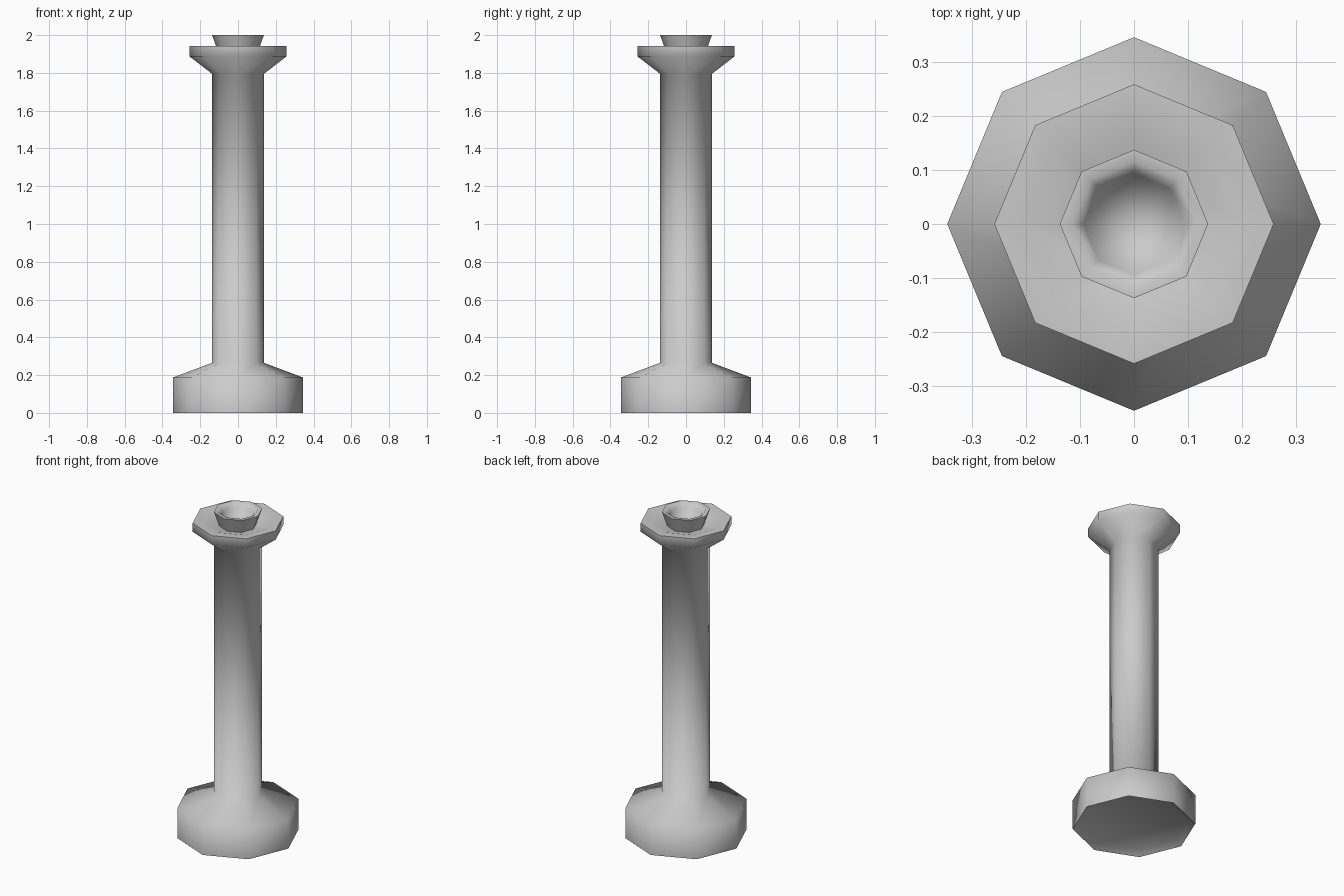
import bpy, bmesh, math

if "Cube" in bpy.data.objects:
    bpy.data.objects.remove(bpy.data.objects["Cube"])

SIDES = 8


def lathe(name, profile, angle):
    """Turn an (r, z) profile into an eight-sided solid with corners on the axes."""
    bm = bmesh.new()
    rings = []
    for r, z in profile:
        if r == 0:
            rings.append([bm.verts.new((0, 0, z))] * SIDES)
        else:
            rings.append([bm.verts.new((r * math.cos(2 * math.pi * i / SIDES),
                                        r * math.sin(2 * math.pi * i / SIDES), z))
                          for i in range(SIDES)])
    for low, high in zip(rings, rings[1:]):
        for i in range(SIDES):
            j = (i + 1) % SIDES
            bm.faces.new(list(dict.fromkeys((low[i], low[j], high[j], high[i]))))
    bmesh.ops.recalc_face_normals(bm, faces=bm.faces)
    mesh = bpy.data.meshes.new(name)
    bm.to_mesh(mesh)
    bm.free()
    obj = bpy.data.objects.new(name, mesh)
    bpy.context.collection.objects.link(obj)
    bpy.ops.object.select_all(action='DESELECT')
    obj.select_set(True)
    bpy.context.view_layer.objects.active = obj
    bpy.ops.object.shade_smooth_by_angle(angle=math.radians(angle))
    return obj


# Base, shaft, drip tray and cup turned as one continuous piece
lathe("candlestick", [
    (0, 0.025), (0.305, 0.025), (0.345, 0),           # recessed underside
    (0.345, 0.187), (0.137, 0.265),                   # heavy foot
    (0.137, 1.795), (0.258, 1.888), (0.258, 1.942),   # shaft and flared tray
    (0.205, 1.942), (0.106, 1.912),                   # sunken tray floor
    (0.137, 2.0), (0.115, 2.0), (0.093, 1.98),        # cup wall and rim
    (0.075, 1.92), (0, 1.905),                        # cup bowl
], 70)
